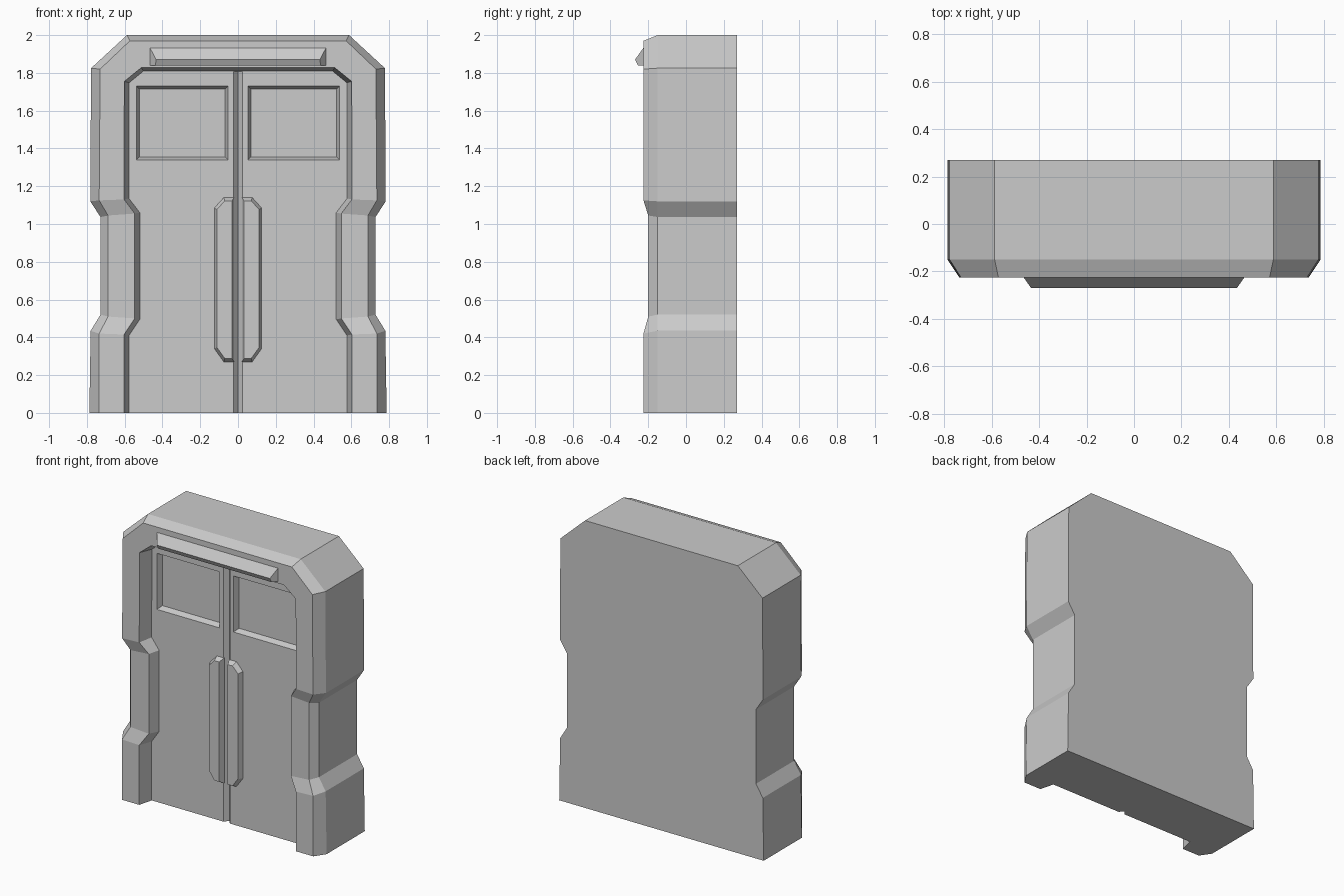
import bpy, bmesh

if "Cube" in bpy.data.objects:
    bpy.data.objects.remove(bpy.data.objects["Cube"])


def loft(name, rings, closed=True):
    """Skin a list of equal-length rings and cap both ends.
    Open rings also get one flat face through their end points (the base)."""
    bm = bmesh.new()
    vs = [[bm.verts.new(p) for p in r] for r in rings]
    n = len(rings[0])
    for a, b in zip(vs, vs[1:]):
        for i in range(n if closed else n - 1):
            j = (i + 1) % n
            bm.faces.new((a[i], a[j], b[j], b[i]))
    bm.faces.new(vs[0])
    bm.faces.new(vs[-1])
    if not closed:
        bm.faces.new([r[0] for r in vs] + [r[-1] for r in reversed(vs)])
    bmesh.ops.recalc_face_normals(bm, faces=bm.faces)
    me = bpy.data.meshes.new(name)
    bm.to_mesh(me)
    bm.free()
    ob = bpy.data.objects.new(name, me)
    bpy.context.collection.objects.link(ob)
    return ob


def arch(half, y, y_mid=None):
    """Mirror a right-hand outline; the waist points may sit at another depth."""
    ym = y if y_mid is None else y_mid
    right = [(x, ym if i in (2, 3) else y, z) for i, (x, z) in enumerate(half)]
    return right + [(-x, yy, z) for x, yy, z in reversed(right)]


def flat(points, y, side=1):
    return [(side * x, y, z) for x, z in points]


def rect(x0, x1, z0, z1, grow=0):
    return [(x0 - grow, z0 - grow), (x1 + grow, z0 - grow),
            (x1 + grow, z1 + grow), (x0 - grow, z1 + grow)]


# Door frame: outer shell, chamfer, front face, inner reveal, door plane
DOOR = -0.125
outer = [(.787, 0), (.78, .435), (.728, .52), (.728, 1.037), (.782, 1.12), (.778, 1.825), (.588, 2)]
front = [(.737, 0), (.735, .42), (.688, .51), (.688, 1.045), (.735, 1.125), (.73, 1.82), (.572, 1.97)]
inner = [(.603, 0), (.603, .415), (.547, .50), (.547, 1.055), (.603, 1.13), (.602, 1.755), (.512, 1.828)]
door = [(.577, 0), (.577, .41), (.52, .495), (.52, 1.06), (.577, 1.135), (.576, 1.748), (.50, 1.81)]
body = loft("door_frame", [arch(outer, .27), arch(outer, -.15), arch(front, -.225, -.2),
                           arch(inner, -.225, -.2), arch(door, DOOR)], closed=False)

# Recess cutters: centre V seam and two tapered windows
seam = [(-.05, DOOR - .03), (.05, DOOR - .03), (0, DOOR + .03)]
cutters = [loft("seam_cutter", [[(x, y, z) for x, y in seam] for z in (-.1, 1.808)])]
for side in (1, -1):
    cutters.append(loft("window_cutter", [flat(rect(.053, .537, 1.34, 1.73, .015), DOOR - .04, side),
                                          flat(rect(.053, .537, 1.34, 1.73, -.015), DOOR + .04, side)]))
for c in cutters:
    c.hide_render = True
    c.hide_viewport = True
    m = body.modifiers.new(c.name, 'BOOLEAN')
    m.operation, m.solver, m.object = 'DIFFERENCE', 'EXACT', c

# Handle plates, bevelled all round
base = [(.02, .27), (.075, .27), (.125, .34), (.125, 1.085), (.075, 1.14), (.02, 1.14)]
face = [(.033, .288), (.07, .288), (.112, .347), (.112, 1.077), (.07, 1.122), (.033, 1.122)]
for side, label in ((1, "right"), (-1, "left")):
    loft("handle_plate_" + label, [flat(base, DOOR + .005, side), flat(base, DOOR, side),
                                   flat(face, DOOR - .035, side)])

# Wedge-shaped canopy above the door
loft("canopy", [flat(rect(-.468, .468, 1.84, 1.937), -.222),
                [(-.437, -.255, 1.84), (.437, -.255, 1.84), (.434, -.27, 1.87), (-.434, -.27, 1.87)]])
